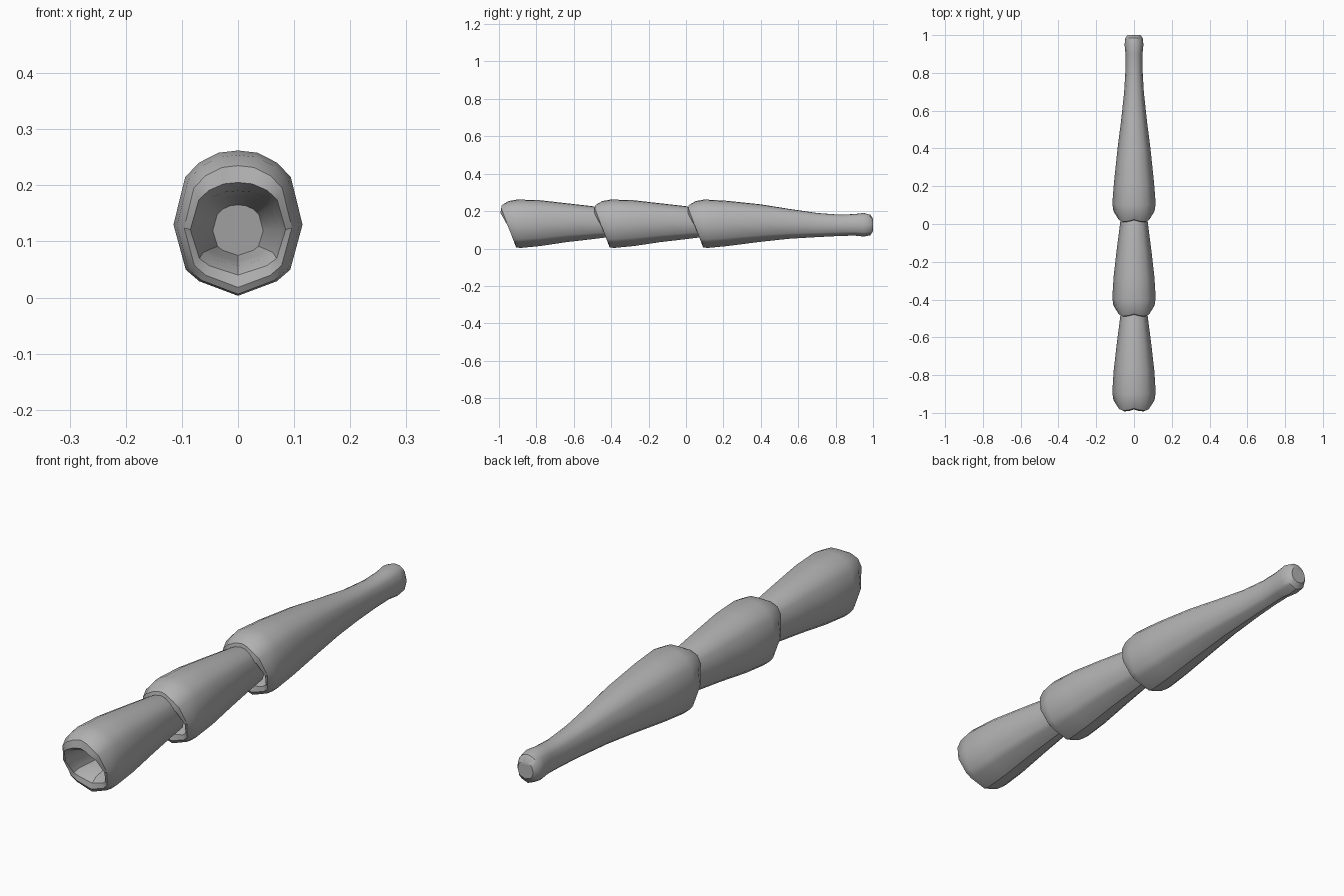
import bpy, bmesh

if "Cube" in bpy.data.objects:
    bpy.data.objects.remove(bpy.data.objects["Cube"])

grey = bpy.data.materials.new("plain grey")
grey.diffuse_color = (0.45, 0.45, 0.45, 1)
grey.use_nodes = True
grey.node_tree.nodes["Principled BSDF"].inputs["Base Color"].default_value = grey.diffuse_color

# half cross-section: (share of half width, share of height), top to keel
HALF = [(0, 1), (.3, .985), (.61, .915), (.82, .815), (1, .49), (.81, .18), (.6, .1), (0, 0)]
SECTION = HALF + [(-x, u) for x, u in HALF[-2:0:-1]]


def segment(name, y0, rings):
    """Loft rings of (y top, y bottom, half width, z top, z bottom, notch)."""
    bm = bmesh.new()
    loops = []
    for yt, yb, w, zt, zb, notch in rings:
        loop = []
        for x, u in SECTION:
            dip = notch * max(0, 1 - abs(x) / .6) * (1 if u > .5 else 0)
            loop.append(bm.verts.new((x * w, y0 + yb + (yt - yb) * u + dip, zb + (zt - zb) * u)))
        loops.append(loop)
    n = len(SECTION)
    for a, b in zip(loops, loops[1:]):
        for i in range(n):
            bm.faces.new((a[i], a[(i + 1) % n], b[(i + 1) % n], b[i]))
    bm.faces.new(loops[0])
    bm.faces.new(loops[-1])
    bmesh.ops.recalc_face_normals(bm, faces=bm.faces)
    me = bpy.data.meshes.new(name)
    bm.to_mesh(me)
    bm.free()
    me.materials.append(grey)
    ob = bpy.data.objects.new(name, me)
    bpy.context.collection.objects.link(ob)
    bpy.ops.object.select_all(action='DESELECT')
    ob.select_set(True)
    bpy.context.view_layer.objects.active = ob
    bpy.ops.object.shade_smooth_by_angle(angle=0.6)


# hollow socket and rolled rim shared by all segments
FRONT = [
    (.20, .22, .045, .165, .075, 0),
    (.10, .16, .062, .180, .065, 0),
    (.03, .115, .077, .190, .056, .005),
    (.0, .092, .085, .205, .040, .018),
    (.005, .087, .096, .235, .018, .018),
    (.045, .092, .109, .254, .006, .008),
    (.10, .115, .115, .262, .003, 0),
]
# short body whose tail plugs into the next socket
BODY = [
    (.22, .22, .108, .258, .013, 0),
    (.36, .36, .092, .242, .034, 0),
    (.50, .50, .074, .226, .050, 0),
    (.58, .58, .064, .205, .060, 0),
]
# long tapering body with a small knob
TIP = [
    (.22, .22, .106, .255, .013, 0),
    (.40, .40, .087, .236, .036, 0),
    (.55, .55, .068, .212, .052, 0),
    (.70, .70, .052, .190, .061, 0),
    (.82, .82, .045, .181, .067, 0),
    (.90, .90, .045, .184, .069, 0),
    (.95, .95, .050, .190, .064, 0),
    (.985, .985, .046, .181, .070, 0),
    (1.0, 1.0, .034, .158, .092, 0),
]

segment("front_segment", -1.0, FRONT + BODY)
segment("middle_segment", -.5, FRONT + BODY)
segment("tip_segment", 0, FRONT + TIP)
